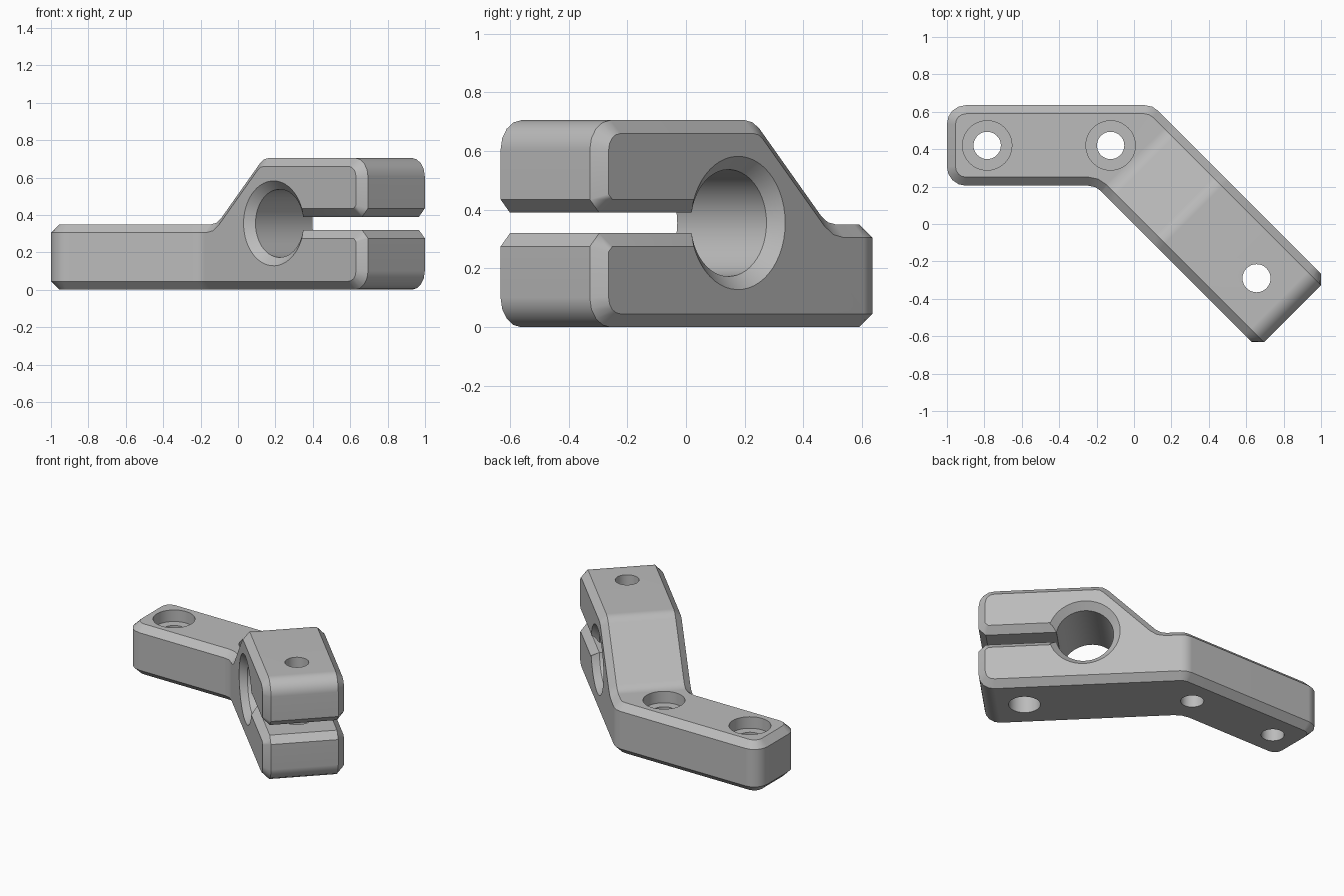
import bpy, bmesh
from math import sin, cos, tan, asin, pi, sqrt
from mathutils import Vector

if "Cube" in bpy.data.objects:
    bpy.data.objects.remove(bpy.data.objects["Cube"])

CHAMFER = 0.045
MID = 0.355                      # height of the slot and bore centre
ACROSS = Vector((1, 1, 0)).normalized()    # across the clamp arm
ALONG = Vector((1, -1, 0)).normalized()    # along the clamp arm

grey = bpy.data.materials.new("machined_grey")
grey.use_nodes = True
grey.diffuse_color = (0.5, 0.5, 0.5, 1)
grey.node_tree.nodes["Principled BSDF"].inputs["Base Color"].default_value = (0.5, 0.5, 0.5, 1)


def rounded(points):
    """Polygon corners (x, y, radius) turned into arcs."""
    out = []
    for i, (x, y, r) in enumerate(points):
        p = Vector((x, y))
        if r == 0:
            out.append(p)
            continue
        a = (Vector(points[i - 1][:2]) - p).normalized()
        b = (Vector(points[(i + 1) % len(points)][:2]) - p).normalized()
        turn = pi - a.angle(b)
        start, end = p + a * r * tan(turn / 2), p + b * r * tan(turn / 2)
        centre = p + (a + b).normalized() * r / cos(turn / 2)
        n = max(2, round(turn / (pi / 8)))
        s, e = start - centre, end - centre
        for k in range(n + 1):
            t = k / n
            out.append(centre + (s * sin((1 - t) * turn) + e * sin(t * turn)) / sin(turn))
    return out


def prism(name, points, place, low, high):
    """Extrude a 2D polygon; place maps (a, b, depth) to space."""
    bm = bmesh.new()
    face = bm.faces.new([bm.verts.new(place(p.x, p.y, low)) for p in points])
    shift = place(0, 0, high) - place(0, 0, low)
    ext = bmesh.ops.extrude_face_region(bm, geom=[face])["geom"]
    bmesh.ops.translate(bm, vec=shift, verts=[g for g in ext if isinstance(g, bmesh.types.BMVert)])
    bmesh.ops.recalc_face_normals(bm, faces=bm.faces)
    mesh = bpy.data.meshes.new(name)
    bm.to_mesh(mesh)
    bm.free()
    mesh.materials.append(grey)
    obj = bpy.data.objects.new(name, mesh)
    bpy.context.collection.objects.link(obj)
    return obj


def carve(obj, tool, operation):
    """Apply a boolean and discard the tool."""
    mod = obj.modifiers.new("carve", "BOOLEAN")
    mod.operation, mod.object, mod.solver = operation, tool, "EXACT"
    bpy.context.view_layer.objects.active = obj
    bpy.ops.object.modifier_apply(modifier=mod.name)
    bpy.data.objects.remove(tool)


def drill(obj, x, y, radius, low, high):
    circle = [Vector((x + radius * cos(k * pi / 24), y + radius * sin(k * pi / 24))) for k in range(48)]
    carve(obj, prism("drill", circle, lambda a, b, d: Vector((a, b, d)), low, high), "DIFFERENCE")


# Bent plan outline
plan = rounded([(-1, 0.205, 0.1), (-0.205, 0.205, 0.1), (1, -1, 0), (1.735, -1, 0),
                (0.1, 0.635, 0.1), (-1, 0.635, 0.1)])
bracket = prism("clamp_bracket", plan, lambda a, b, d: Vector((a, b, d)), -0.2, 1)

# Side profile of the clamp, with the slot opening into the bore
END, HALF, BORE, BORE_U = 0.938, 0.035, 0.182, 0.269
lip = asin(HALF / BORE)
bore = []
for k in range(49):
    t = -lip - (2 * pi - 2 * lip) * k / 48
    bore.append((BORE_U + BORE * cos(t), MID + BORE * sin(t), 0))
side = rounded([(-1.5, 0, 0), (END, 0, 0.1),
                (END, MID - HALF - CHAMFER, 0), (END - CHAMFER, MID - HALF, 0)]
               + bore +
               [(END - CHAMFER, MID + HALF, 0), (END, MID + HALF + CHAMFER, 0),
                (END, 0.705, 0.1), (0.15, 0.705, 0.1), (-0.205, 0.35, 0.1), (-1.5, 0.35, 0)])
profile = prism("profile", side, lambda a, b, d: ALONG * a + ACROSS * d + Vector((0, 0, b)), -2, 2)
carve(bracket, profile, "INTERSECT")

# Chamfer every edge where the plan walls meet the profile
bm = bmesh.new()
bm.from_mesh(bracket.data)
bmesh.ops.remove_doubles(bm, verts=bm.verts, dist=0.0002)
bmesh.ops.dissolve_limit(bm, angle_limit=0.01, verts=bm.verts, edges=bm.edges)
bm.normal_update()


def is_wall(face):
    return abs(face.normal.z) < 0.01 and (abs(face.normal.dot(ACROSS)) > 0.1
                                          or face.calc_center_median().x < -0.85)


rim = [e for e in bm.edges if len(e.link_faces) == 2
       and is_wall(e.link_faces[0]) != is_wall(e.link_faces[1])]
bmesh.ops.bevel(bm, geom=rim, offset=CHAMFER, offset_type="OFFSET", segments=1,
                profile=0.5, affect="EDGES", clamp_overlap=False)
bm.to_mesh(bracket.data)
bm.free()

# Counterbored mounting holes
for x in (-0.785, -0.125):
    drill(bracket, x, 0.42, 0.073, -0.1, 0.5)
    drill(bracket, x, 0.42, 0.132, 0.27, 0.5)

# Clamp screw hole, wider through the lower jaw
drill(bracket, 0.655, -0.29, 0.075, MID, 0.9)
drill(bracket, 0.655, -0.29, 0.1, -0.1, MID)

# Soft bends, crisp chamfers
bpy.ops.object.select_all(action="DESELECT")
bracket.select_set(True)
bpy.context.view_layer.objects.active = bracket
bpy.ops.object.shade_smooth_by_angle(angle=0.6)
weighted = bracket.modifiers.new("weighted_normals", "WEIGHTED_NORMAL")
weighted.keep_sharp = True
